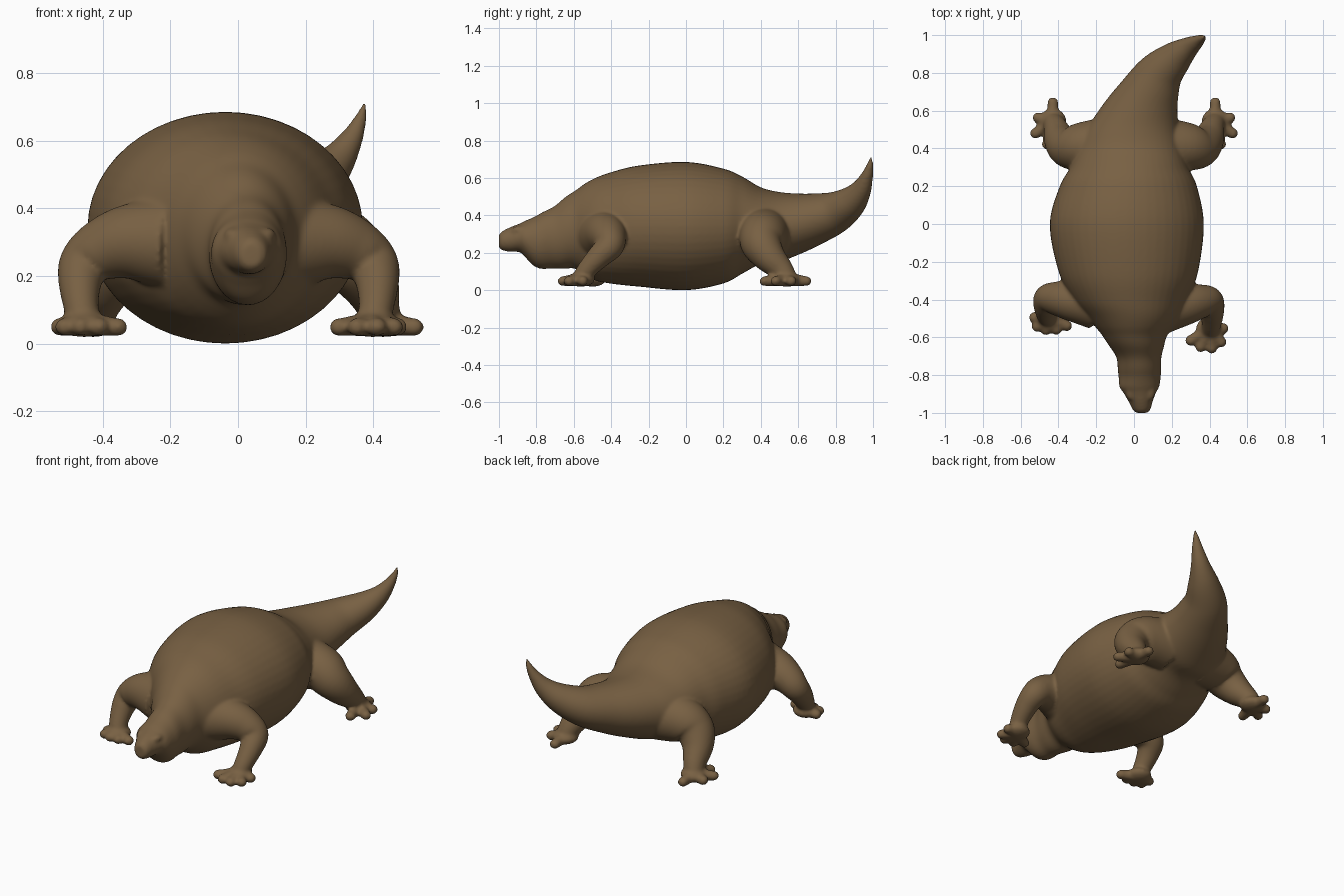
import bpy, bmesh, math
from mathutils import Vector

if "Cube" in bpy.data.objects:
    bpy.data.objects.remove(bpy.data.objects["Cube"])

SIDES = 48
STEPS = 6


def spline(rows):
    """Smooth Catmull-Rom interpolation through rows of numbers."""
    rows = [Vector(r) for r in rows]
    padded = [rows[0]] + rows + [rows[-1]]
    out = []
    for a, b, c, d in zip(padded, padded[1:], padded[2:], padded[3:]):
        for k in range(STEPS):
            t = k / STEPS
            out.append(0.5 * (2 * b + (c - a) * t + (2 * a - 5 * b + 4 * c - d) * t * t
                              + (3 * b - a - 3 * c + d) * t ** 3))
    return out + [rows[-1]]


def trunk_facing(tangent, y):
    """Keep trunk rings upright, then let them follow the curl of the tail."""
    return Vector((0, 1, 0)).lerp(tangent, min(max((y - 0.55) / 0.35, 0), 1)).normalized()


def neck_folds(y):
    return 1 + 0.015 * math.sin((y + 0.8) * 52) if -0.8 < y < -0.56 else 1


def sweep(bm, rows, trunk=False):
    """Loft elliptical rings along a path; each row is x, y, z, half width, half height."""
    pts = spline(rows)
    centres = [Vector(p[:3]) for p in pts]
    up = Vector((0, 0, 1))
    rings = []
    for i, p in enumerate(pts):
        tangent = (centres[min(i + 1, len(pts) - 1)] - centres[max(i - 1, 0)]).normalized()
        scale = 1
        if trunk:
            tangent = trunk_facing(tangent, p[1])
            scale = neck_folds(p[1])
        up = (up - tangent * up.dot(tangent)).normalized()
        side = tangent.cross(up)
        w, h = (max(v, 0.002) * scale for v in p[3:5])
        ring = []
        for k in range(SIDES):
            a = math.tau * k / SIDES
            ring.append(bm.verts.new(centres[i] + side * (w * math.cos(a)) + up * (h * math.sin(a))))
        rings.append(ring)
    for r, s in zip(rings, rings[1:]):
        for k in range(SIDES):
            n = (k + 1) % SIDES
            bm.faces.new((r[k], r[n], s[n], s[k]))
    bm.faces.new(rings[0][::-1])
    bm.faces.new(rings[-1])


def ball(bm, centre, radius, stretch=(1, 1, 1)):
    made = bmesh.ops.create_uvsphere(bm, u_segments=20, v_segments=12, radius=radius)
    for v in made["verts"]:
        v.co = Vector(centre) + Vector(a * b for a, b in zip(v.co, stretch))


def leg(bm, path, toes, place):
    """Round tapered limb with a padded foot and spread toes."""
    rows = [(*place(x, y), z, r, r) for x, y, z, r in path]
    sweep(bm, rows)
    ankle = Vector((*rows[-1][:2], 0.058))
    ball(bm, ankle, 0.074, (1, 1, 0.53))
    for toe in toes:
        tip = Vector((*place(*toe), 0.046))
        tip += (ankle - tip).normalized() * 0.028
        middle = (ankle + tip) / 2
        sweep(bm, [(*ankle, 0.04, 0.038), (*middle, 0.031, 0.032), (*tip, 0.028, 0.027)])
        ball(bm, tip, 0.03, (1, 1, 0.9))


bm = bmesh.new()

# Head, trunk and upswept tail in one sweep
trunk = [
    (.04, -1, .262, .028, .034), (.04, -.985, .264, .046, .05), (.035, -.94, .271, .064, .066),
    (.03, -.89, .28, .088, .076), (.028, -.86, .274, .106, .097), (.03, -.8, .26, .112, .138),
    (.025, -.7, .284, .122, .17), (.005, -.6, .322, .168, .208), (0, -.5, .325, .24, .268),
    (-.02, -.4, .333, .305, .298), (-.03, -.25, .343, .37, .324), (-.038, 0, .343, .408, .343),
    (-.03, .2, .343, .363, .307), (-.025, .3, .348, .312, .26), (-.02, .4, .345, .277, .205),
    (-.01, .5, .338, .246, .187), (.025, .6, .354, .205, .163), (.075, .7, .38, .162, .138),
    (.135, .8, .415, .124, .112), (.22, .88, .47, .09, .085), (.29, .935, .537, .056, .057),
    (.338, .967, .61, .034, .033), (.364, .984, .67, .018, .018), (.376, .99, .715, .005, .005),
]
sweep(bm, trunk, trunk=True)

# Brows
for side in (-1, 1):
    ball(bm, (0.035 + side * 0.05, -0.89, 0.32), 0.03, (0.9, 1.5, 0.8))

# Legs: the right front foot stands further back than the left one
front_path = [(.16, -.44, .3, .14), (.27, -.425, .3, .112), (.35, -.41, .275, .092),
              (.4, -.41, .235, .076), (.413, -.465, .18, .064), (.41, -.53, .11, .052),
              (.4, -.56, .06, .05)]
front_toes = [(.5, -.55), (.48, -.645), (.415, -.685), (.34, -.675), (.275, -.63)]
rear_path = [(.13, .42, .3, .15), (.27, .41, .29, .13), (.345, .405, .245, .11),
             (.39, .445, .18, .088), (.415, .51, .11, .064), (.43, .54, .06, .055)]
rear_toes = [(.43, .67), (.535, .57), (.545, .465), (.465, .395)]
for path, toes, shift, pivot, reach in ((front_path, front_toes, -.055, -.36, .7),
                                        (rear_path, rear_toes, 0, 0, 1)):
    leg(bm, path, toes, lambda x, y: (x, y))
    leg(bm, path, toes, lambda x, y: (shift - x, pivot + (y - pivot) * reach))

bmesh.ops.recalc_face_normals(bm, faces=bm.faces)
mesh = bpy.data.meshes.new("reptile_body")
bm.to_mesh(mesh)
bm.free()
body = bpy.data.objects.new("reptile_body", mesh)
bpy.context.collection.objects.link(body)

# Single brown hide
hide = bpy.data.materials.new("brown_hide")
hide.use_nodes = True
colour = (0.188, 0.118, 0.056, 1)
hide.diffuse_color = colour
shader = next(n for n in hide.node_tree.nodes if n.type == "BSDF_PRINCIPLED")
shader.inputs["Base Color"].default_value = colour
shader.inputs["Roughness"].default_value = 0.8
mesh.materials.append(hide)

# Fuse the parts into one skin and soften the joins
fuse = body.modifiers.new("fuse", "REMESH")
fuse.mode = "VOXEL"
fuse.voxel_size = 0.009
fuse.use_smooth_shade = True
soften = body.modifiers.new("soften", "SMOOTH")
soften.factor = 0.5
soften.iterations = 8
bpy.context.view_layer.objects.active = body
body.select_set(True)
for name in ("fuse", "soften"):
    bpy.ops.object.modifier_apply(modifier=name)
bpy.ops.object.shade_smooth()
